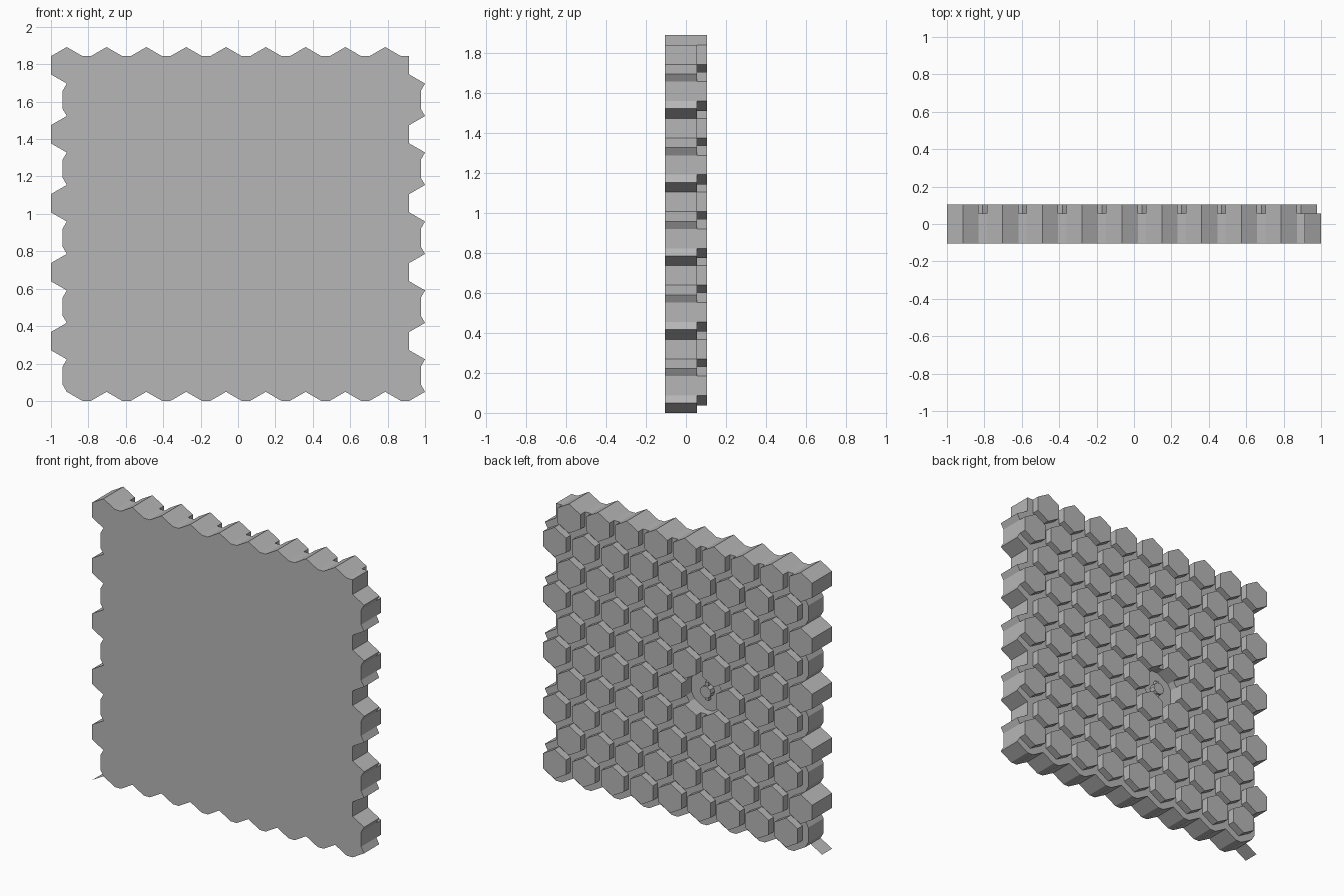
import bpy
import bmesh
import math

cube = bpy.data.objects.get("Cube")
if cube:
    bpy.data.objects.remove(cube, do_unlink=True)

# Honeycomb proportions
COLS, ROWS = 9, 10
W = 0.0845                      # half width of a cell
R = W / math.cos(math.pi / 6)   # corner radius of a cell
PITCH = (2 - W) / COLS
GAP = PITCH - 2 * W             # joint width between cells
TOP = 1.892
FRONT, JOINT, BACK, FLOOR = -0.105, 0.055, 0.105, 0.0
HOLE = (5, 3)                   # row and column of the open socket

grey = bpy.data.materials.new("stone grey")
grey.use_nodes = True
colour = (0.47, 0.47, 0.47, 1)
grey.diffuse_color = colour
grey.node_tree.nodes["Principled BSDF"].inputs["Base Color"].default_value = colour


def make_object(name, bm):
    bmesh.ops.recalc_face_normals(bm, faces=bm.faces)
    mesh = bpy.data.meshes.new(name)
    bm.to_mesh(mesh)
    bm.free()
    mesh.materials.append(grey)
    obj = bpy.data.objects.new(name, mesh)
    bpy.context.collection.objects.link(obj)
    return obj


def prism(bm, outline, y0, y1):
    """Extrude an (x, z) outline along y."""
    near = [bm.verts.new((x, y0, z)) for x, z in outline]
    far = [bm.verts.new((x, y1, z)) for x, z in outline]
    bm.faces.new(near)
    bm.faces.new(far[::-1])
    for i in range(len(near)):
        j = (i + 1) % len(near)
        bm.faces.new((near[i], far[i], far[j], near[j]))


def centre(row, col):
    x = -1 + W + col * PITCH + (row % 2) * PITCH / 2
    return x, TOP - R - row * PITCH * math.sin(math.pi / 3)


def cell_outline(row, col, joints=()):
    """Hexagon with the listed sides pushed out by the joint width.
    Sides run anticlockwise from the right: 0 right, 1 upper right, 3 left."""
    cx, cz = centre(row, col)
    points = []
    for side in range(6):
        a = side * math.pi / 3
        push = GAP if side in joints else 0
        for turn in (-1, 1):
            b = a + turn * math.pi / 6
            p = (cx + R * math.cos(b) + push * math.cos(a),
                 cz + R * math.sin(b) + push * math.sin(a))
            if not points or math.dist(p, points[-1]) > 1e-5:
                points.append(p)
    if math.dist(points[0], points[-1]) < 1e-5:
        points.pop()
    return points


# Panel with joints, and raised cells on its back
panel, cells = bmesh.new(), bmesh.new()
for row in range(ROWS):
    for col in range(COLS):
        if (row, col) == HOLE:
            continue
        joints = {1, 2, 3, 4, 5} if row % 2 else {0}
        if (row, col - 1) == HOLE:
            joints.discard(3)
        prism(panel, cell_outline(row, col, joints), FRONT, JOINT)
        prism(cells, cell_outline(row, col), JOINT, BACK)
make_object("panel", panel)
make_object("raised_cells", cells)

# Floor of the open socket
floor = bmesh.new()
prism(floor, cell_outline(*HOLE, range(6)), FRONT, FLOOR)
make_object("socket_floor", floor)

# Small peg with a key rib inside the socket
hx, hz = centre(*HOLE)


def ring(radius, sides):
    return [(hx + radius * math.cos(2 * math.pi * i / sides),
             hz + radius * math.sin(2 * math.pi * i / sides)) for i in range(sides)]


peg = bmesh.new()
prism(peg, ring(0.04, 10), FLOOR, 0.04)
make_object("socket_peg", peg)
rib = bmesh.new()
prism(rib, [(hx - 0.012, hz - 0.06), (hx + 0.012, hz - 0.06),
            (hx + 0.012, hz + 0.06), (hx - 0.012, hz + 0.06)], FLOOR, 0.025)
make_object("peg_rib", rib)

# Thin fin at the lower left corner
fin = bmesh.new()
cx, cz = centre(ROWS, 0)
edge = [(cx, cz + R), (cx - W, cz + R / 2)]
quad = [(edge[0], FRONT), (edge[1], FRONT), (edge[1], FLOOR), (edge[0], FLOOR)]
fin.faces.new([fin.verts.new((p[0], y, max(p[1], 0))) for p, y in quad])
make_object("corner_fin", fin)
